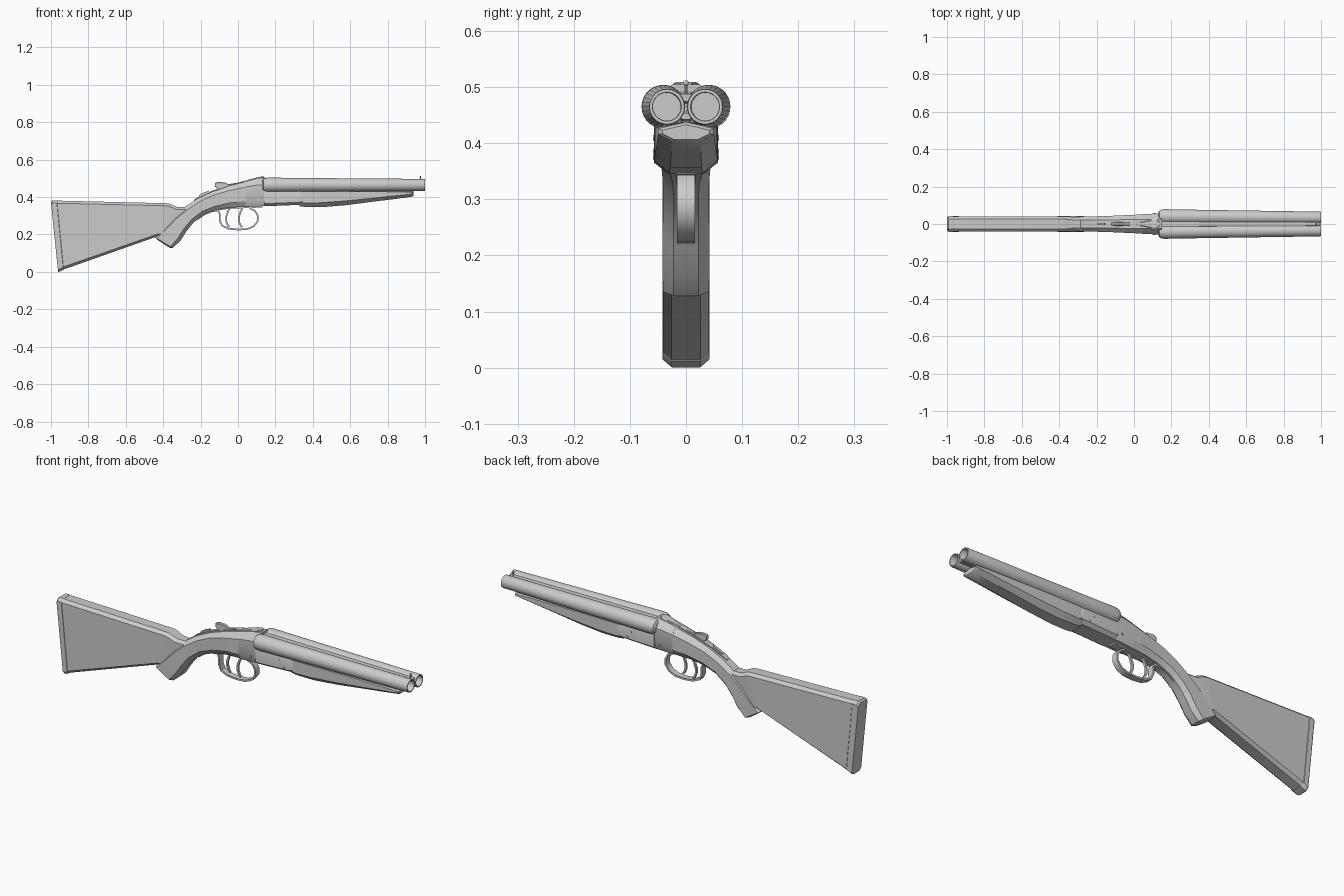
import bpy, bmesh, math
from mathutils import Vector


def loft(name, rings, angle=30):
    """Skin a list of equal-length point rings and cap both ends."""
    bm = bmesh.new()
    rows = [[bm.verts.new(p) for p in r] for r in rings]
    n = len(rows[0])
    for a, b in zip(rows, rows[1:]):
        for i in range(n):
            j = (i + 1) % n
            bm.faces.new((a[i], a[j], b[j], b[i]))
    bm.faces.new(rows[0])
    bm.faces.new(rows[-1])
    bmesh.ops.recalc_face_normals(bm, faces=bm.faces)
    mesh = bpy.data.meshes.new(name)
    bm.to_mesh(mesh)
    bm.free()
    ob = bpy.data.objects.new(name, mesh)
    bpy.context.collection.objects.link(ob)
    bpy.ops.object.select_all(action='DESELECT')
    ob.select_set(True)
    bpy.context.view_layer.objects.active = ob
    bpy.ops.object.shade_smooth_by_angle(angle=math.radians(angle))
    return ob


def octo(xt, zt, xb, zb, w, yt, yb, c=0.014):
    """Chamfered section between a top and a bottom point; w, yt, yb are half widths."""
    t, b = Vector((xt, 0, zt)), Vector((xb, 0, zb))
    d = (t - b).normalized() * c
    half = [(b, yb), (b + d, w), (t - d, w), (t, yt)]
    return ([p + Vector((0, y, 0)) for p, y in half] +
            [p - Vector((0, y, 0)) for p, y in reversed(half)])


def sweep(name, pts, widths, thick, y=0):
    """Flat strap following points in the xz plane."""
    rings = []
    for i, p in enumerate(pts):
        a, b = pts[max(i - 1, 0)], pts[min(i + 1, len(pts) - 1)]
        t = Vector((b[0] - a[0], 0, b[1] - a[1])).normalized()
        n = Vector((-t.z, 0, t.x)) * thick / 2
        c = Vector((p[0], y, p[1]))
        w = Vector((0, widths[i] if isinstance(widths, list) else widths, 0))
        rings.append([c + n + w, c + n - w, c - n - w, c - n + w])
    return loft(name, rings, 40)


# Butt stock, running into the back of the grip
loft("stock", [octo(*s) for s in [
    (-0.968, .381, -.932, .013, .041, .026, .026),
    (-0.385, .367, -.43, .19, .041, .026, .026),
    (-0.365, .364, -.42, .19, .041, .026, .026),
    (-0.325, .347, -.40, .19, .038, .022, .026),
    (-0.265, .345, -.36, .20, .036, .020, .026)]])

# Butt pad with rounded rear edge
loft("butt_pad", [octo(*s) for s in [
    (-0.966, .382, -.930, .012, .039, .024, .024),
    (-0.970, .383, -.934, .010, .042, .026, .026),
    (-0.992, .382, -.955, .001, .042, .026, .026),
    (-1.000, .374, -.962, .000, .037, .023, .023)]])

# Curved wooden grip
loft("grip", [octo(*s) for s in [
    (-.432, .172, -.363, .127, .030, .016, .016),
    (-.445, .186, -.350, .128, .041, .022, .022),
    (-.395, .245, -.308, .165, .042, .022, .022, .02),
    (-.345, .297, -.278, .213, .042, .022, .022, .02),
    (-.280, .350, -.240, .262, .041, .022, .022, .02),
    (-.215, .393, -.185, .305, .041, .022, .022, .02),
    (-.140, .428, -.120, .331, .043, .022, .024, .02),
    (-.050, .459, -.045, .344, .047, .023, .028, .025),
    (.040, .483, .040, .348, .051, .025, .034, .03)]])

# Metal action: sloped rear and flat bed below the barrels
loft("action_rear", [octo(*s) for s in [
    (.040, .484, .040, .347, .052, .025, .035, .03),
    (.100, .499, .100, .350, .055, .025, .038, .035),
    (.150, .505, .150, .352, .056, .025, .038, .04)]])
loft("action_bed", [octo(*s) for s in [
    (.140, .445, .140, .351, .057, .052, .038),
    (.325, .438, .325, .358, .057, .052, .038),
    (.345, .436, .345, .362, .056, .050, .038),
    (.357, .425, .357, .378, .053, .048, .038)]])

# Screws and pins through the action
for i, (x, z, r) in enumerate([(.295, .378, .007), (.11, .385, .006), (.27, .41, .005)]):
    bpy.ops.mesh.primitive_cylinder_add(vertices=12, radius=r, depth=.118,
                                        location=(x, 0, z), rotation=(math.pi / 2, 0, 0))
    bpy.context.object.name = f"action_pin_{i + 1}"

# Fore-end with keeled underside


def fore(x, zt, zs, zm, zb, w, wb):
    half = [(wb, zb), (w, zm), (w, zs)]
    return ([(x, y, z) for y, z in half] + [(x, 0, zt)] +
            [(x, -y, z) for y, z in reversed(half)])


loft("fore_end", [fore(*s) for s in [
    (.330, .438, .430, .372, .351, .054, .032),
    (.360, .438, .430, .368, .347, .056, .032),
    (.450, .438, .430, .370, .346, .056, .030),
    (.580, .438, .430, .380, .357, .055, .028),
    (.720, .438, .429, .394, .375, .053, .027),
    (.850, .438, .428, .408, .391, .051, .026),
    (.930, .438, .426, .416, .402, .050, .026),
    (.937, .433, .423, .417, .407, .042, .022)]])

# Twin barrels: tapered tubes converging slightly toward the muzzle
profile = [(.130, .022), (.136, .032), (.147, .037), (.165, .039), (.30, .0375), (.60, .035),
           (.996, .032), (1.0, .031), (1.0, .026), (.998, .025), (.85, .025)]
for side, s in (("left", 1), ("right", -1)):
    rings = []
    for x, r in profile:
        cy = s * (.0405 - .0065 * (x - .13) / .87)
        rings.append([(x, cy + r * math.cos(a), .465 + r * math.sin(a))
                      for a in (math.tau * k / 28 for k in range(28))])
    loft(f"barrel_{side}", rings)

# Ribs between the barrels and the front bead
for name, z0, z1, w in (("top_rib", .492, .470, .015), ("lower_rib", .458, .438, .013)):
    loft(name, [octo(.14, z0, .14, z1, w, w - .002, w - .004, .003),
                octo(.992, z0 - .004, .992, z1 + .004, w - .004, w - .006, w - .008, .003)])
bpy.ops.mesh.primitive_uv_sphere_add(segments=12, ring_count=8, radius=.005,
                                     location=(.975, 0, .507))
bpy.context.object.name = "front_bead"
bpy.ops.object.shade_smooth_by_angle()
bpy.ops.mesh.primitive_cylinder_add(vertices=10, radius=.003, depth=.025,
                                    location=(.975, 0, .495))
bpy.context.object.name = "bead_post"

# Opening lever: teardrop plate plus raised thumb piece
loft("lever_plate", [octo(x, z, x, z - .012, w, w * .8, w, .003) for x, z, w in [
    (-.01, .474, .006), (.04, .489, .010), (.07, .497, .017),
    (.10, .504, .024), (.122, .509, .023), (.138, .509, .010)]])
loft("lever_thumb", [octo(x, zt, x, zb, w, w * .6, w * .6, .003) for x, zt, zb, w in [
    (-.122, .476, .455, .008), (-.105, .481, .442, .011), (-.070, .478, .438, .011),
    (-.050, .469, .448, .008), (.010, .479, .460, .007)]])

# Top tang and safety slide
sweep("top_tang", [(-.235, .381), (-.20, .402), (-.14, .429), (-.05, .460), (.03, .481)],
      [.008, .012, .013, .014, .015], .008)
sweep("safety_slide", [(-.205, .403), (-.185, .415), (-.155, .428)], .006, .014)

# Trigger guard and its lower strap
sweep("trigger_guard", [(-.215, .283), (-.18, .308), (-.14, .324), (-.105, .327),
                        (-.098, .31), (-.098, .275), (-.085, .247), (-.05, .231), (0, .226),
                        (.05, .229), (.085, .244), (.105, .272), (.106, .300), (.092, .325),
                        (.065, .340), (.05, .352)], .016, .009)
sweep("trigger_plate", [(-.11, .333), (-.045, .343), (.04, .346), (.13, .349)], .018, .010)

# Two triggers, offset to each side
for i, (x, y) in enumerate([(-.038, .007), (.030, -.007)]):
    sweep(f"trigger_{i + 1}", [(x, .35), (x - .016, .322), (x - .025, .295), (x - .025, .27),
                               (x - .016, .248), (x - .008, .24)],
          [.006, .006, .006, .006, .005, .003], .009, y)
